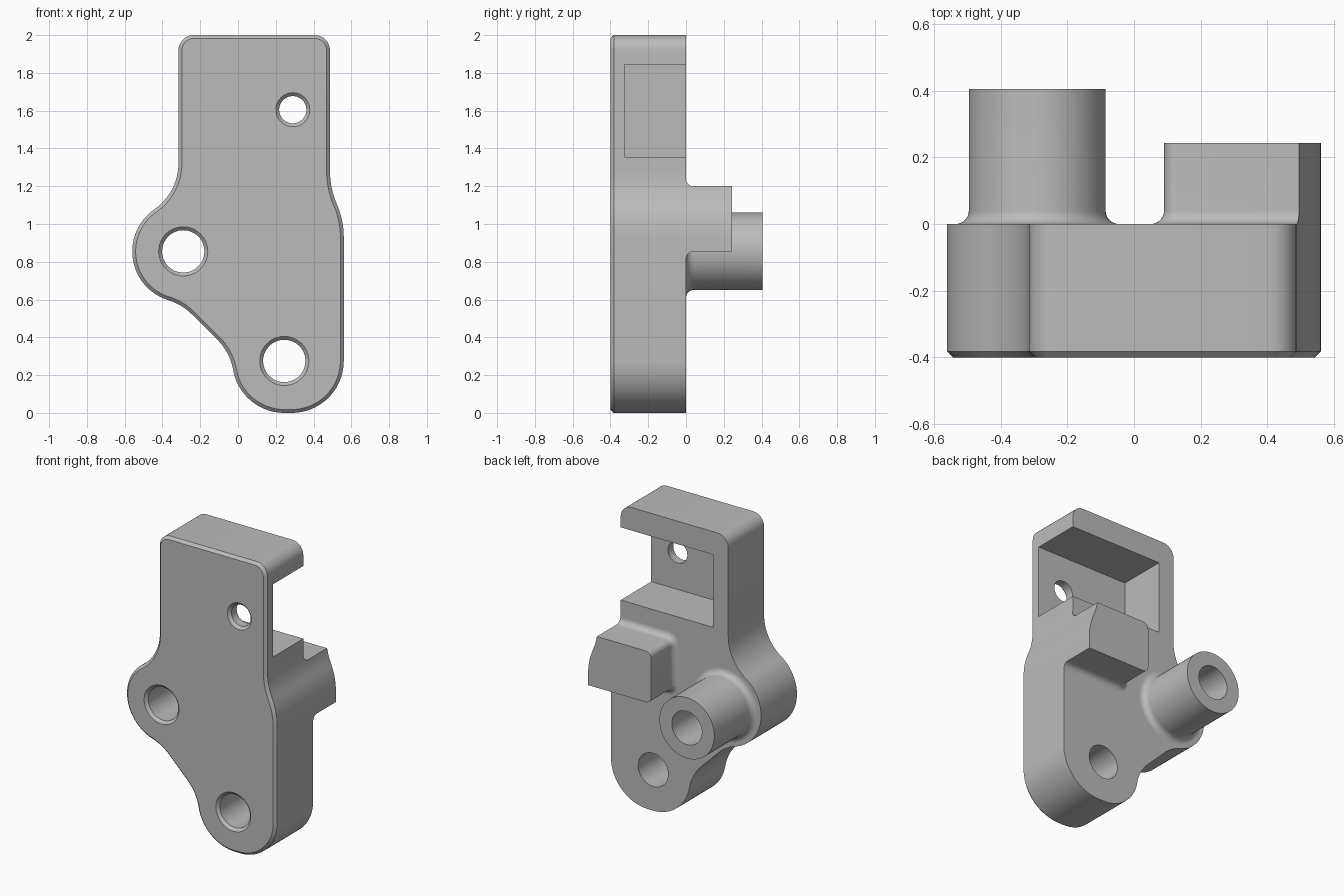
import bpy, bmesh
from math import radians, cos, sin, pi
from mathutils import Vector

cube = bpy.data.objects.get("Cube")
if cube:
    bpy.data.objects.remove(cube)

grey = bpy.data.materials.new("plain grey")
grey.use_nodes = True
grey.diffuse_color = (0.5, 0.5, 0.5, 1)
grey.node_tree.nodes["Principled BSDF"].inputs["Base Color"].default_value = (0.5, 0.5, 0.5, 1)

BACK, FRONT, CHAMFER, FILLET = 0.0, -0.4, 0.018, 0.04
BOSS, FOOT, TOP_HOLE = (-0.29, 0.855), (0.245, 0.275), (0.29, 1.605)


def arc(centre, r, a0, a1, n=12):
    """Points on an arc in the x-z plane, angles in degrees."""
    angles = [radians(a0 + (a1 - a0) * i / n) for i in range(n + 1)]
    return [(centre[0] + r * cos(a), centre[1] + r * sin(a)) for a in angles]


def beyond(centre, distance, angle):
    return arc(centre, distance, angle, angle, 1)[0]


def inset(points, d):
    """Move a counter-clockwise outline inwards by d."""
    result = []
    for i, p in enumerate(points):
        p = Vector(p)
        a = (p - Vector(points[i - 1])).normalized()
        b = (Vector(points[(i + 1) % len(points)]) - p).normalized()
        t = (a + b).normalized()
        result.append(tuple(p + Vector((-t.y, t.x)) * d / max(0.5, t.dot(a))))
    return result


def loft(name, sections, closed=False):
    """Skin (y, outline) sections; either cap the ends or join last to first."""
    bm = bmesh.new()
    loops = [[bm.verts.new((x, y, z)) for x, z in pts] for y, pts in sections]
    pairs = list(zip(loops, loops[1:]))
    if closed:
        pairs.append((loops[-1], loops[0]))
    else:
        bm.faces.new(loops[0])
        bm.faces.new(loops[-1])
    for a, b in pairs:
        for i in range(len(a)):
            bm.faces.new((a[i - 1], a[i], b[i], b[i - 1]))
    bmesh.ops.recalc_face_normals(bm, faces=bm.faces)
    mesh = bpy.data.meshes.new(name)
    bm.to_mesh(mesh)
    bm.free()
    mesh.materials.append(grey)
    obj = bpy.data.objects.new(name, mesh)
    bpy.context.collection.objects.link(obj)
    return obj


def select(obj):
    bpy.ops.object.select_all(action='DESELECT')
    obj.select_set(True)
    bpy.context.view_layer.objects.active = obj


def boolean(obj, tool, operation):
    """Apply a boolean and discard the tool."""
    mod = obj.modifiers.new(operation.lower(), 'BOOLEAN')
    mod.operation, mod.object, mod.solver = operation, tool, 'EXACT'
    select(obj)
    bpy.ops.object.modifier_apply(modifier=mod.name)
    bpy.data.objects.remove(tool)


def circle(centre, r, n=64):
    return arc(centre, r, 0, 360, n)[:-1]


# Plate outline, counter-clockwise from the lower right corner
blend = 0.3
outline = (
    arc((0.285, 0.275), 0.275, -90, 0, 18)
    + arc((0.123, 0.93), 0.437, 0, 23.6, 8)
    + arc((0.924, 1.28), 0.437, 203.6, 180, 8)[1:]
    + arc((0.407, 1.92), 0.08, 0, 90, 8)
    + arc((-0.235, 1.92), 0.08, 90, 180, 8)
    + arc((-0.315 - blend, 1.323), blend, 0, -55.2, 12)
    + arc(BOSS, 0.27, 124.8, 253, 24)[1:]
    + arc(beyond(BOSS, 0.27 + blend, 253), blend, 73, 45, 8)[1:]
    + arc(beyond(FOOT, 0.275 + blend, 190), blend, 45, 10, 8)
    + arc(FOOT, 0.275, 190, 270, 16)[1:]
)

# Plate with a chamfered front edge
plate = loft("mounting_plate", [(BACK, outline), (FRONT + CHAMFER, outline),
                                (FRONT, inset(outline, CHAMFER))])

# Pocket in the back, open on one side
pocket = [(-0.2, 1.355), (0.7, 1.355), (0.7, 1.845), (-0.2, 1.845)]
boolean(plate, loft("pocket_cutter", [(-0.325, pocket), (0.2, pocket)]), 'DIFFERENCE')

# Through holes, countersunk at the front
for centre, r in ((BOSS, 0.112), (FOOT, 0.112), (TOP_HOLE, 0.072)):
    sections = [(FRONT - 0.02, circle(centre, r + CHAMFER + 0.02)),
                (FRONT + CHAMFER, circle(centre, r)), (0.1, circle(centre, r))]
    boolean(plate, loft("hole_cutter", sections), 'DIFFERENCE')

# Concave fillet shared by the boss and the block: (height, outward offset)
flare = [(FILLET * (1 - cos(a)), FILLET * (1 - sin(a)))
         for a in (pi / 2 * i / 8 for i in range(9))]

# Hollow boss
boss = loft("boss_tube", [(BACK + h, circle(BOSS, 0.205 + d)) for h, d in flare]
            + [(0.405, circle(BOSS, 0.205)), (0.405, circle(BOSS, 0.112)),
               (BACK, circle(BOSS, 0.112))], closed=True)


# Stop block, trimmed flush with the plate's side
def block_section(d):
    x, low, high, r = 0.09, 0.855, 1.2, 0.04
    return (arc((x + r, high - r), r + d, 90, 180, 8)
            + arc((x + r, low + r), r + d, 180, 270, 8)
            + [(0.8, low - d), (0.8, high + d)])


block = loft("stop_block", [(BACK + h, block_section(d)) for h, d in flare]
             + [(0.243, block_section(0))])
boolean(block, loft("trim", [(-0.2, outline), (0.5, outline)]), 'INTERSECT')

for part in (plate, boss, block):
    select(part)
    bpy.ops.object.shade_smooth_by_angle(angle=radians(30))
